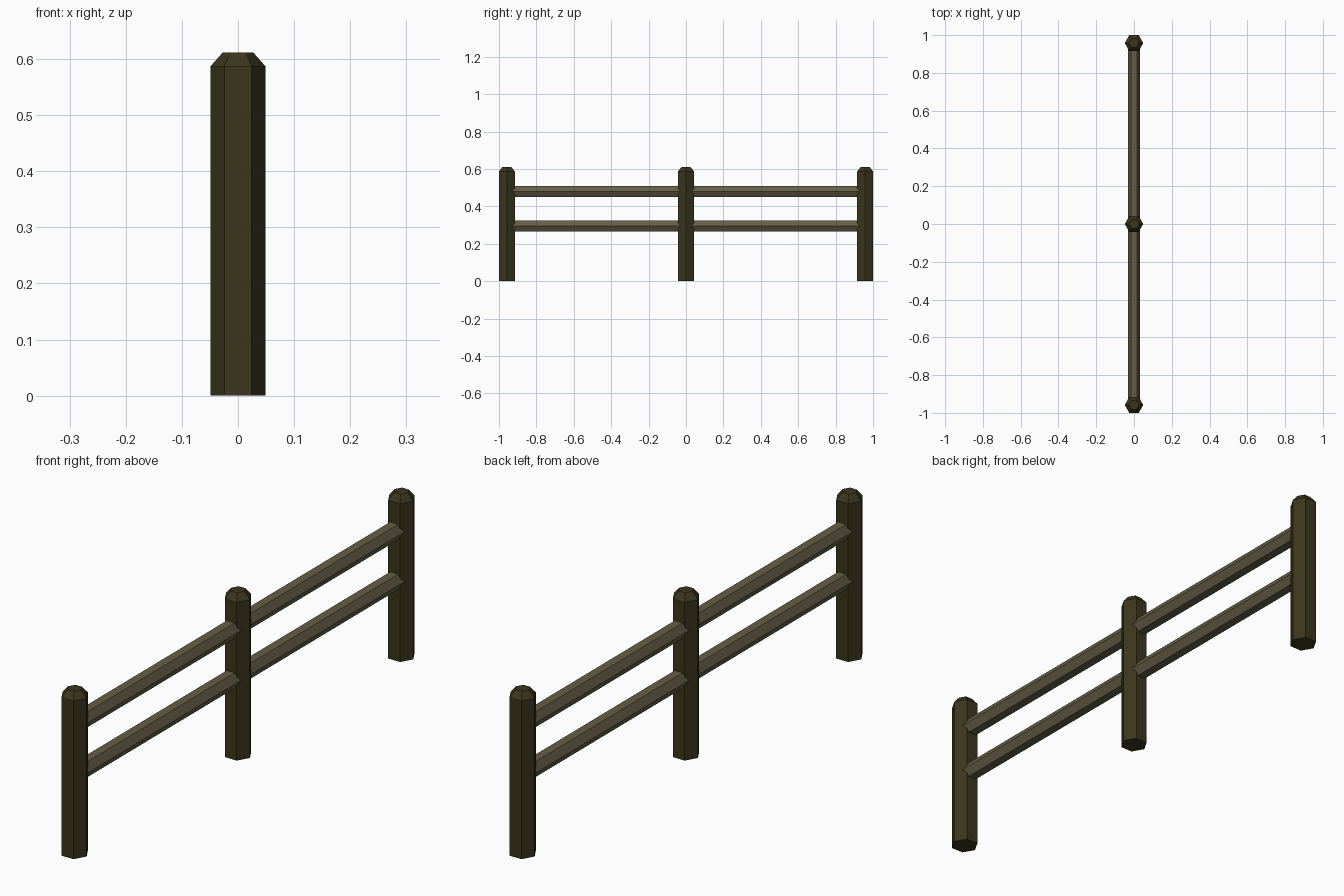
import bpy, bmesh
from math import cos, sin, pi
from mathutils import Vector

if "Cube" in bpy.data.objects:
    bpy.data.objects.remove(bpy.data.objects["Cube"])


def material(name, color):
    mat = bpy.data.materials.new(name)
    mat.diffuse_color = (*color, 1)
    mat.use_nodes = True
    mat.node_tree.nodes["Principled BSDF"].inputs["Base Color"].default_value = mat.diffuse_color
    return mat


def hex_prism(name, rings, place, mat):
    """Loft hexagons given as (distance along axis, radius)."""
    bm = bmesh.new()
    loops = [[bm.verts.new(place(r * cos(i * pi / 3), r * sin(i * pi / 3), d))
              for i in range(6)] for d, r in rings]
    for a, b in zip(loops, loops[1:]):
        for i in range(6):
            j = (i + 1) % 6
            bm.faces.new((a[i], a[j], b[j], b[i]))
    bm.faces.new(loops[0])
    bm.faces.new(loops[-1])
    bmesh.ops.recalc_face_normals(bm, faces=bm.faces)
    mesh = bpy.data.meshes.new(name)
    bm.to_mesh(mesh)
    bm.free()
    mesh.materials.append(mat)
    obj = bpy.data.objects.new(name, mesh)
    bpy.context.collection.objects.link(obj)


dark_wood = material("dark_wood", (0.045, 0.036, 0.012))
light_wood = material("light_wood", (0.13, 0.11, 0.06))

# Upright posts with chamfered tops
for name, y in (("front", -0.958), ("middle", 0), ("back", 0.958)):
    hex_prism(name + "_post", [(0, 0.049), (0.587, 0.049), (0.612, 0.027)],
              lambda u, v, d: Vector((u, y + v, d)), dark_wood)

# Horizontal rails running through the middle post
for name, z in (("lower", 0.295), ("upper", 0.48)):
    hex_prism(name + "_rail", [(-0.95, 0.033), (0.95, 0.033)],
              lambda u, v, d: Vector((u, d, z + v)), light_wood)
